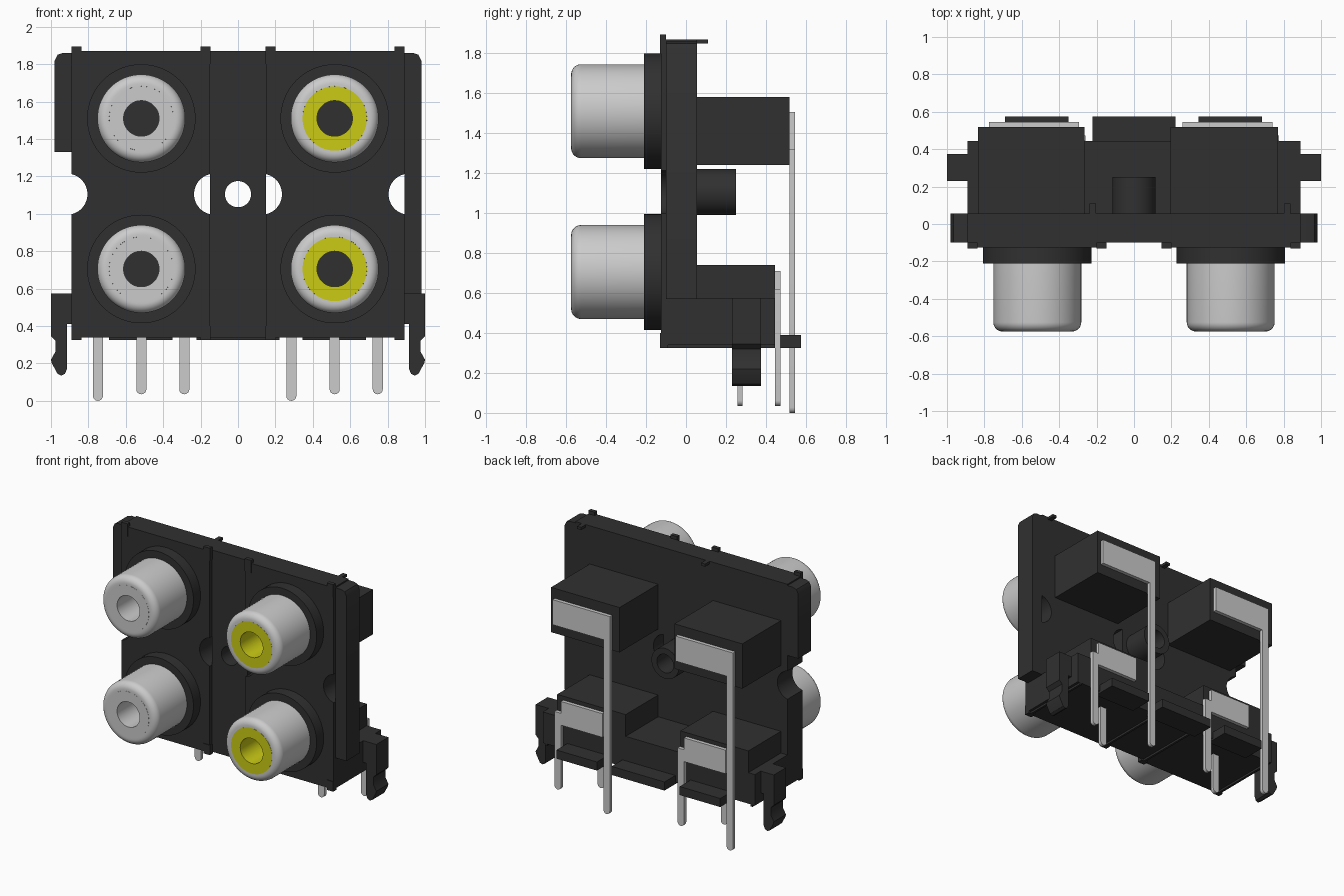
import bpy, bmesh, math

cube = bpy.data.objects.get("Cube")
if cube:
    bpy.data.objects.remove(cube, do_unlink=True)


def material(name, r, g, b):
    m = bpy.data.materials.new(name)
    m.use_nodes = True
    m.diffuse_color = (r, g, b, 1)
    bsdf = next(n for n in m.node_tree.nodes if n.type == 'BSDF_PRINCIPLED')
    bsdf.inputs["Base Color"].default_value = (r, g, b, 1)
    bsdf.inputs["Roughness"].default_value = 0.5
    return m


BLACK = material("black plastic", 0.03, 0.03, 0.03)
SILVER = material("silver metal", 0.6, 0.6, 0.6)
YELLOW = material("yellow plastic", 0.6, 0.6, 0.008)


def finish(name, bm, mat):
    bmesh.ops.recalc_face_normals(bm, faces=bm.faces[:])
    mesh = bpy.data.meshes.new(name)
    bm.to_mesh(mesh)
    bm.free()
    mesh.materials.append(mat)
    for p in mesh.polygons:
        p.use_smooth = True
    mesh.set_sharp_from_angle(angle=math.radians(30))
    obj = bpy.data.objects.new(name, mesh)
    bpy.context.collection.objects.link(obj)
    return obj


def extrude(name, outline, y0, y1, mat=BLACK):
    """Push an (x, z) outline from y0 to y1."""
    bm = bmesh.new()
    face = bm.faces.new([bm.verts.new((x, y0, z)) for x, z in outline])
    new = bmesh.ops.extrude_face_region(bm, geom=[face])["geom"]
    verts = [v for v in new if isinstance(v, bmesh.types.BMVert)]
    bmesh.ops.translate(bm, vec=(0, y1 - y0, 0), verts=verts)
    return finish(name, bm, mat)


def box(name, x0, x1, y0, y1, z0, z1, mat=BLACK):
    return extrude(name, [(x0, z0), (x1, z0), (x1, z1), (x0, z1)], y0, y1, mat)


def arc(cx, cz, r, a0, a1, n=24):
    return [(cx + r * math.cos(a0 + (a1 - a0) * i / n),
             cz + r * math.sin(a0 + (a1 - a0) * i / n)) for i in range(n + 1)]


def lathe(name, ring, cx, cz, mat, n=48):
    """Spin a closed (radius, y) loop about an axis along y."""
    bm = bmesh.new()
    loops = []
    for i in range(n):
        a = 2 * math.pi * i / n
        loops.append([bm.verts.new((cx + r * math.cos(a), y, cz + r * math.sin(a)))
                      for r, y in ring])
    for i in range(n):
        a, b = loops[i], loops[(i + 1) % n]
        for j in range(len(ring)):
            k = (j + 1) % len(ring)
            bm.faces.new((a[j], b[j], b[k], a[k]))
    return finish(name, bm, mat)


BOTTOM, TOP, HOLE_Z = 0.34, 1.87, 1.105


def notched(x0, x1, left, right, r):
    """Panel outline with round bites centred at x = left and x = right."""
    pts = [(x0, BOTTOM), (x1, BOTTOM)]
    if right is not None:
        a = math.acos((x1 - right) / r)
        pts += arc(right, HOLE_Z, r, 2 * math.pi - a, a)
    pts += [(x1, TOP), (x0, TOP)]
    b = math.acos((x0 - left) / r)
    return pts + arc(left, HOLE_Z, r, b, -b)


# Front panels with side bites, and the recessed centre strip with its hole
extrude("right_panel", notched(-0.89, -0.15, -0.915, -0.125, 0.11), -0.125, 0.055)
extrude("left_panel", notched(0.15, 0.89, 0.125, 0.915, 0.11), -0.125, 0.055)
strip = notched(0, 0.15, 0, None, 0.07)
extrude("centre_strip_left", strip, -0.10, 0.055)
extrude("centre_strip_right", [(-x, z) for x, z in strip], -0.10, 0.055)
lathe("rear_tube", [(0.07, 0.05), (0.115, 0.05), (0.115, 0.25), (0.07, 0.25)],
      0, HOLE_Z, BLACK)

# Side ears with clipped top corners
for name, s, z0 in (("right_ear", -1, 1.33), ("left_ear", 1, 0.57)):
    extrude(name, [(s * x, z) for x, z in
                   ((0.89, z0), (0.98, z0), (0.98, 1.82), (0.965, 1.85),
                    (0.935, 1.86), (0.89, 1.86))], -0.10, 0.055)

# Base block, edge tabs, bottom ribs and rear ledges
box("base_block", -0.89, 0.89, 0.05, 0.445, BOTTOM, 0.575)
for x in (-0.863, -0.173, 0.173, 0.863):
    box("top_tab", x - 0.027, x + 0.027, -0.13, -0.10, 1.8, 1.895)
    box("bottom_rib", x - 0.027, x + 0.027, -0.13, -0.09, 0.325, 0.4)
    box("under_rib", x - 0.008, x + 0.008, -0.09, 0.445, 0.325, 0.4)
for x in (-0.22, 0.82):
    box("rear_top_tab", x - 0.017, x + 0.017, 0.04, 0.11, 1.85, 1.87)
for x, w in ((-0.52, 0.17), (0, 0.222), (0.515, 0.17)):
    box("rear_ledge", x - w, x + w, 0.40, 0.575, 0.325, 0.39)

# Snap clips at both ends
clip = [(0.88, 0.575), (1, 0.575), (1, 0.345), (0.975, 0.32), (0.975, 0.265),
        (1, 0.22), (0.995, 0.2), (0.965, 0.145), (0.945, 0.135), (0.925, 0.145),
        (0.915, 0.17), (0.915, 0.41), (0.88, 0.41)]
for name, s in (("right_clip", -1), ("left_clip", 1)):
    extrude(name, [(s * x, z) for x, z in clip], 0.23, 0.375)

# Sockets: flange, rounded metal shell and coloured insert
for side, cx, colour in (("right", -0.517, SILVER), ("left", 0.517, YELLOW)):
    for level, cz in (("upper", 1.51), ("lower", 0.705)):
        name = side + "_" + level
        extrude(name + "_flange", arc(cx, cz, 0.29, 0, 2 * math.pi, 64)[:-1],
                -0.21, -0.10)
        rim = arc(0.185, -0.525, 0.05, 0, -math.pi / 2, 8)
        lathe(name + "_shell", [(0.172, -0.2), (0.235, -0.2)] + rim + [(0.172, -0.575)],
              cx, cz, SILVER, 64)
        lathe(name + "_insert", [(0.095, -0.2), (0.172, -0.2), (0.172, -0.576),
                                 (0.095, -0.576)], cx, cz, colour)

# Rear housings
for side, x0, x1 in (("right", -0.835, -0.265), ("left", 0.195, 0.77)):
    box(side + "_upper_housing", x0, x1, 0.05, 0.518, 1.24, 1.58)
    box(side + "_lower_housing", x0, x1, 0.05, 0.445, 0.5, 0.74)


def pin(x, z0, z1, w=0.027):
    """Pin outline with a rounded tip."""
    return [(x + w, z1), (x - w, z1)] + arc(x, z0 + w, w, math.pi, 2 * math.pi, 8)


# Contacts: a flat plate on each housing with a leg, plus ground pins
for side, cx in (("right", -0.517), ("left", 0.517)):
    low, high = cx - 0.232, cx + 0.23
    extrude(side + "_upper_leg", pin(low, 0, 1.505), 0.518, 0.545, SILVER)
    box(side + "_upper_plate", low + 0.027, low + 0.455, 0.518, 0.545,
        1.315, 1.505, SILVER)
    extrude(side + "_lower_leg", pin(high, 0.035, 0.62), 0.445, 0.472, SILVER)
    box(side + "_lower_plate", high - 0.375, high - 0.027, 0.445, 0.472,
        0.53, 0.71, SILVER)
    box(side + "_plate_bridge", high - 0.04, high - 0.02, 0.446, 0.471,
        0.53, 0.62, SILVER)
    extrude(side + "_ground_pin", pin(cx, 0.035, 0.4), 0.257, 0.283, SILVER)
